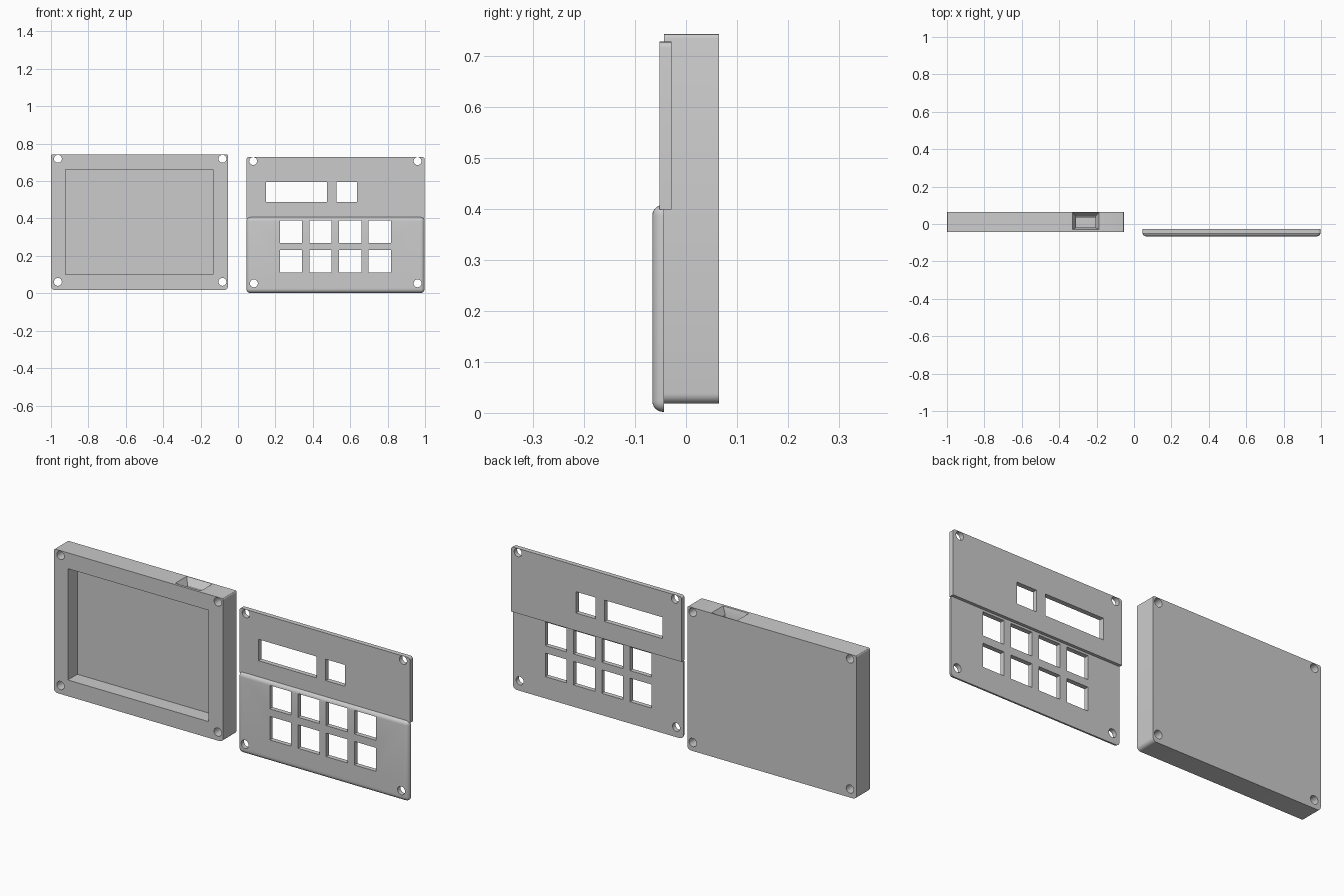
import bpy
import bmesh
from math import pi
from mathutils import Matrix, Vector

cube = bpy.data.objects.get("Cube")
if cube:
    bpy.data.objects.remove(cube, do_unlink=True)


def make_object(name, bm):
    bmesh.ops.recalc_face_normals(bm, faces=bm.faces)
    mesh = bpy.data.meshes.new(name)
    bm.to_mesh(mesh)
    bm.free()
    obj = bpy.data.objects.new(name, mesh)
    bpy.context.collection.objects.link(obj)
    return obj


def add_box(bm, x, y, z):
    """Box from (min, max) ranges; returns its vertices."""
    verts = bmesh.ops.create_cube(bm, size=1)["verts"]
    for v in verts:
        v.co = Vector([r[0] if c < 0 else r[1] for r, c in zip((x, y, z), v.co)])
    return verts


def add_hole(bm, x, z, radius=0.021):
    """Screw hole cutter running front to back."""
    place = Matrix.Translation((x, 0, z)) @ Matrix.Rotation(pi / 2, 4, "X")
    bmesh.ops.create_cone(bm, cap_ends=True, segments=32, radius1=radius,
                          radius2=radius, depth=1, matrix=place)


def round_edges(bm, test, radius, segments=6):
    edges = [e for e in bm.edges if test(e.verts[0].co, e.verts[1].co)]
    bmesh.ops.bevel(bm, geom=edges, offset=radius, offset_type="OFFSET",
                    segments=segments, profile=0.5, affect="EDGES", clamp_overlap=True)


def cut(obj, bm):
    """Subtract the cutter mesh, then discard it."""
    cutter = make_object("cutter", bm)
    cutter.hide_render = True
    mod = obj.modifiers.new("cut", "BOOLEAN")
    mod.operation = "DIFFERENCE"
    mod.solver = "EXACT"
    mod.object = cutter
    activate(obj)
    bpy.ops.object.modifier_apply(modifier=mod.name)
    bpy.data.objects.remove(cutter, do_unlink=True)


def activate(obj):
    bpy.ops.object.select_all(action="DESELECT")
    obj.select_set(True)
    bpy.context.view_layer.objects.active = obj


def along_y(a, b):
    return abs(a.y - b.y) > 1e-4


# Case: slab with small top corners and larger bottom corners
bm = bmesh.new()
add_box(bm, (-1, -0.053), (-0.043, 0.065), (0.018, 0.743))
round_edges(bm, lambda a, b: along_y(a, b) and a.z < 0.1, 0.02)
round_edges(bm, lambda a, b: along_y(a, b) and a.z > 0.74, 0.008, 3)
case = make_object("case", bm)

# Case cavity and corner screw holes
bm = bmesh.new()
add_box(bm, (-0.922, -0.134), (-0.2, 0.033), (0.1, 0.663))
for x in (-0.963, -0.083):
    for z in (0.061, 0.719):
        add_hole(bm, x, z)
cut(case, bm)

# Cable port through the top wall
port_x, port_y = (-0.31, -0.206), (-0.019, 0.04)
bm = bmesh.new()
add_box(bm, port_x, port_y, (0.655, 0.8))
cut(case, bm)

# Flared mouth of the port
bm = bmesh.new()
flare = add_box(bm, port_x, port_y, (0.71, 0.745))
cx, cy = sum(port_x) / 2, sum(port_y) / 2
for v in flare:
    if v.co.z > 0.73:
        v.co.x += 0.021 if v.co.x > cx else -0.021
        v.co.y += 0.023 if v.co.y > cy else -0.012
cut(case, bm)

# Upper panel of the cover
cover_x = (0.045, 0.998)
bm = bmesh.new()
add_box(bm, cover_x, (-0.052, -0.028), (0.399, 0.728))
round_edges(bm, lambda a, b: along_y(a, b) and a.z > 0.7, 0.012, 4)
upper_panel = make_object("upper_panel", bm)

bm = bmesh.new()
add_box(bm, (0.15, 0.476), (-0.3, 0.3), (0.488, 0.596))
add_box(bm, (0.527, 0.636), (-0.3, 0.3), (0.488, 0.596))
for x in (0.081, 0.96):
    add_hole(bm, x, 0.707)
cut(upper_panel, bm)

# Raised lower panel with a rounded front rim
back = -0.043
bm = bmesh.new()
add_box(bm, cover_x, (-0.066, back), (0.002, 0.408))
round_edges(bm, lambda a, b: a.y < back - 0.01 or b.y < back - 0.01, 0.021)
lower_panel = make_object("lower_panel", bm)

# Key openings and screw holes
bm = bmesh.new()
for col in range(4):
    for row in range(2):
        x, z = 0.224 + 0.158 * col, 0.112 + 0.157 * row
        add_box(bm, (x, x + 0.119), (-0.3, 0.3), (z, z + 0.119))
for x in (0.085, 0.96):
    add_hole(bm, x, 0.053)
cut(lower_panel, bm)

for obj in (case, upper_panel, lower_panel):
    activate(obj)
    bpy.ops.object.shade_smooth_by_angle(angle=pi / 6)
